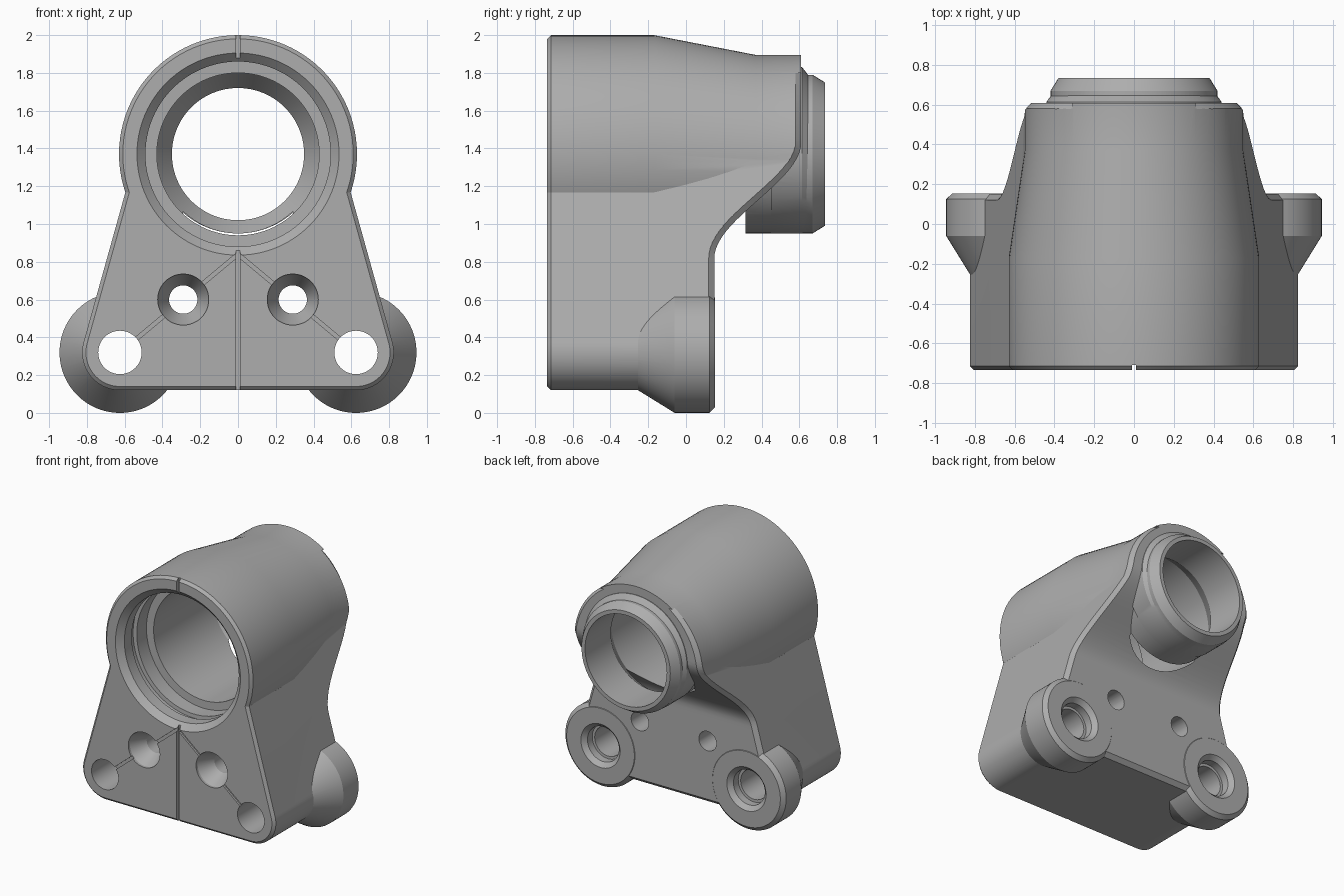
import bpy, bmesh
from math import sin, cos, pi, sqrt, atan2, radians
from mathutils import Vector, Matrix

cube = bpy.data.objects.get("Cube")
if cube:
    bpy.data.objects.remove(cube, do_unlink=True)

FRONT, BACK = -0.735, 0.735
AXIS = 1.37                      # height of the bore axis
EAR = (0.625, 0.32)              # mounting corner centre (x, z)
TILT = radians(15.6)             # slope of the body flanks
TOP_R = 0.52                     # hidden arc joining the flanks

grey = bpy.data.materials.new("machined grey")
grey.use_nodes = True
colour = (0.42, 0.42, 0.42, 1)
grey.diffuse_color = colour
grey.node_tree.nodes["Principled BSDF"].inputs["Base Color"].default_value = colour


def loft(name, rings):
    """Closed solid through rings with equal point counts."""
    bm = bmesh.new()
    rows = [[bm.verts.new(p) for p in ring] for ring in rings]
    n = len(rows[0])
    for a, b in zip(rows, rows[1:]):
        for i in range(n):
            j = (i + 1) % n
            bm.faces.new((a[i], a[j], b[j], b[i]))
    bm.faces.new(rows[0][::-1])
    bm.faces.new(rows[-1])
    bmesh.ops.recalc_face_normals(bm, faces=bm.faces)
    mesh = bpy.data.meshes.new(name)
    bm.to_mesh(mesh)
    bm.free()
    mesh.materials.append(grey)
    ob = bpy.data.objects.new(name, mesh)
    bpy.context.collection.objects.link(ob)
    return ob


def turned(name, rings, x=0, z=AXIS, n=96):
    """Turned solid along y from (y, radius, optional height shift)."""
    def ring(y, r, dz=0):
        return [(x + r * cos(2 * pi * i / n), y, z + dz + r * sin(2 * pi * i / n)) for i in range(n)]
    return loft(name, [ring(*p) for p in rings])


def block(name, centre, size, turn=0):
    m = Matrix.Translation(centre) @ Matrix.Rotation(turn, 4, 'Y')
    corners = [(-1, -1), (1, -1), (1, 1), (-1, 1)]
    return loft(name, [[m @ Vector((a * size[0] / 2, s * size[1] / 2, b * size[2] / 2))
                        for a, b in corners] for s in (-1, 1)])


def combine(target, tool, how):
    mod = target.modifiers.new(how, 'BOOLEAN')
    mod.operation, mod.solver, mod.object = how, 'EXACT', tool
    bpy.context.view_layer.objects.active = target
    bpy.ops.object.modifier_apply(modifier=mod.name)
    bpy.data.objects.remove(tool, do_unlink=True)


def outline(y, inset=0):
    """Rounded triangular body section."""
    def arc(cx, cz, r, a, b, n):
        return [(cx + r * cos(a + (b - a) * i / n), y, cz + r * sin(a + (b - a) * i / n)) for i in range(n + 1)]
    x, z = EAR
    r = 0.2 - inset
    return (arc(x, z, r, -pi / 2, TILT, 24) + arc(0, AXIS, TOP_R - inset, TILT, pi - TILT, 32)
            + arc(-x, z, r, pi - TILT, 1.5 * pi, 24))


def back_depth(z):
    """Rear face: low foot swept up to the barrel end."""
    t = min(max((z - 0.82) / 0.61, 0), 1)
    return 0.15 + 0.46 * t * t * (3 - 2 * t) - max(0.15 - z, 0)


def half_width(z):
    """Rear outline width, left open over the crown."""
    if z > 1.8:
        return 1.0
    if z < 0.374:
        return EAR[0] + sqrt(max(0.04 - (z - EAR[1]) ** 2, 0))
    flank = (EAR[0] * cos(TILT) + EAR[1] * sin(TILT) + 0.2 - z * sin(TILT)) / cos(TILT)
    tail = sqrt(max(0.55 ** 2 - (z - 1.345) ** 2, 0))
    return max(flank if z < 1.51 else 0, tail)


def trim_row(z):
    w, y = half_width(z), back_depth(z)
    slope = (back_depth(z + 0.005) - back_depth(z - 0.005)) / 0.01 if z > 0.2 else 0
    k = sqrt(1 + slope * slope)
    right = [(w + 0.27, -1, z), (w + 0.27, y - 0.3 * k, z), (w - 0.03, y, z)]
    return right + [(-a, b, c) for a, b, c in reversed(right)]


# Body and tapering barrel
housing = loft("bearing_housing", [outline(FRONT, 0.02), outline(FRONT + 0.02), outline(0.9)])
combine(housing, turned("barrel", [(FRONT, 0.61), (FRONT + 0.02, 0.63), (-0.17, 0.63),
                                   (0.37, 0.55, -0.025), (0.9, 0.55, -0.025)]), 'UNION')

# Swept, chamfered rear face
heights = [0.08, 0.12, 0.15] + [0.15 + 0.03 * i for i in range(1, 56)] + [1.803, 2.1]
trim = loft("rear_trim", [trim_row(z) for z in heights])
combine(housing, trim, 'INTERSECT')

# Rear nozzle with a raised collar
combine(housing, turned("nozzle", [(0, 0.42), (0.67, 0.42), (BACK, 0.38)]), 'UNION')
combine(housing, turned("collar", [(0.45, 0.44, 0.02), (0.615, 0.44, 0.02), (0.65, 0.415, 0)]), 'UNION')

# Mounting ears
for side in (-1, 1):
    ear = turned("ear", [(-0.27, 0.19), (-0.06, 0.32), (0.125, 0.32), (0.153, 0.29)], side * EAR[0], EAR[1])
    combine(housing, ear, 'UNION')

# Stepped main bore with a ring groove
bore = [(-0.8, 0.6), (-0.69, 0.49), (-0.6, 0.49), (-0.598, 0.52), (-0.54, 0.52), (-0.538, 0.49),
        (-0.42, 0.49), (-0.418, 0.43), (0.3, 0.43), (0.42, 0.35), (0.8, 0.35)]
combine(housing, turned("bore", bore), 'DIFFERENCE')

# Bolt holes and engraved front lines
for side in (-1, 1):
    bolt = [(-0.8, 0.115), (0.06, 0.115), (0.061, 0.135), (0.12, 0.135), (0.2, 0.215)]
    combine(housing, turned("bolt_hole", bolt, side * EAR[0], EAR[1], 48), 'DIFFERENCE')
    pin = [(-0.8, 0.135), (FRONT + 0.02, 0.135), (FRONT + 0.14, 0.075), (0.3, 0.075)]
    combine(housing, turned("pin_hole", pin, side * 0.29, 0.6, 48), 'DIFFERENCE')
    line = block("diagonal_groove", (side * 0.3, FRONT, 0.59), (0.8, 0.03, 0.02), side * atan2(0.5, 0.6))
    combine(housing, line, 'DIFFERENCE')
combine(housing, block("centre_groove", (0, FRONT, 1.05), (0.02, 0.05, 2.2)), 'DIFFERENCE')

# Smooth curved walls, crisp edges
bpy.ops.object.select_all(action='DESELECT')
housing.select_set(True)
bpy.context.view_layer.objects.active = housing
bpy.ops.object.shade_smooth_by_angle(angle=radians(20))
